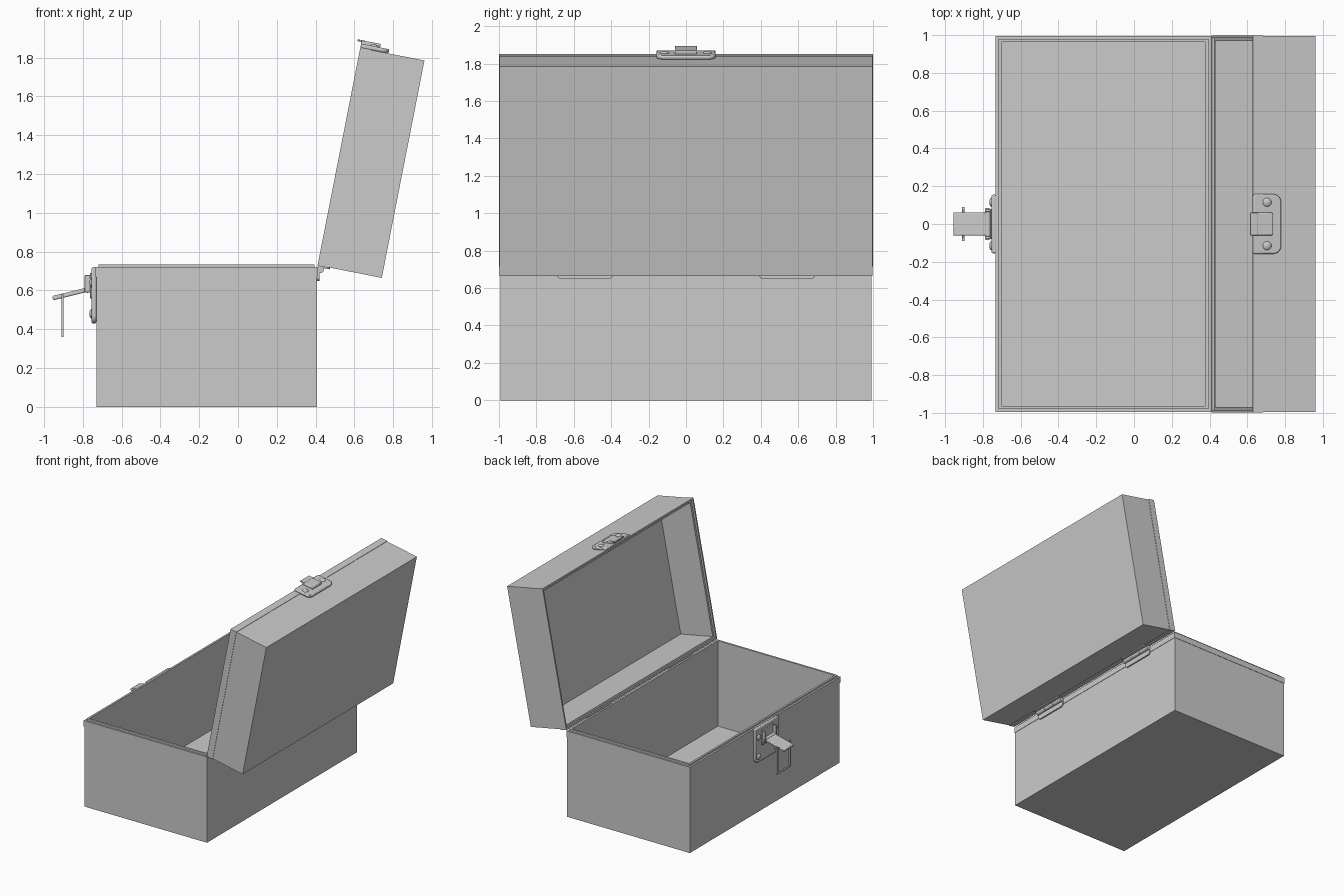
import bpy, bmesh, math
from mathutils import Matrix, Vector

if "Cube" in bpy.data.objects:
    bpy.data.objects.remove(bpy.data.objects["Cube"])

ROT = lambda deg: Matrix.Rotation(math.radians(deg), 4, 'Y')
TILT = 11.1
WORLD = Matrix.Identity(4)
LID = Matrix.Translation((0.41, 0, 0.73)) @ ROT(TILT)          # x = lid depth, z = lid length
FRONT = Matrix.Translation((-0.73, 0, 0)) @ ROT(-90)           # x = up, z = out of the latch wall


def finish(name, bm, frame, smooth=False, bevel=0):
    bmesh.ops.recalc_face_normals(bm, faces=bm.faces)
    bm.transform(frame)
    me = bpy.data.meshes.new(name)
    bm.to_mesh(me)
    bm.free()
    ob = bpy.data.objects.new(name, me)
    bpy.context.collection.objects.link(ob)
    if bevel:
        m = ob.modifiers.new("bevel", 'BEVEL')
        m.width, m.segments, m.limit_method = bevel, 2, 'ANGLE'
        m.angle_limit = math.radians(40)
    if smooth:
        bpy.ops.object.select_all(action='DESELECT')
        ob.select_set(True)
        bpy.context.view_layer.objects.active = ob
        bpy.ops.object.shade_smooth_by_angle(angle=math.radians(35))
    return ob


def tray(name, x0, x1, y, rings, frame):
    """Open box skinned through rectangular rings of (inset, height)."""
    bm = bmesh.new()
    loops = []
    for i, h in rings:
        loops.append([bm.verts.new(p) for p in (
            (x0 + i, -y + i, h), (x1 - i, -y + i, h), (x1 - i, y - i, h), (x0 + i, y - i, h))])
    for a, b in zip(loops, loops[1:]):
        for k in range(4):
            n = (k + 1) % 4
            bm.faces.new((a[k], a[n], b[n], b[k]))
    bm.faces.new(loops[0])
    bm.faces.new(loops[-1])
    return finish(name, bm, frame)


def plate(name, x, y, z, frame, r_lo=0, r_hi=0, bevel=0):
    """Slab with rounded corners at its low-x and / or high-x end."""
    pts = []
    for cx, cy, r, start in ((1, 1, r_hi, 0), (0, 1, r_lo, 90), (0, 0, r_lo, 180), (1, 0, r_hi, 270)):
        px = x[cx] - r if cx else x[cx] + r
        py = y[cy] - r if cy else y[cy] + r
        for k in range(7 if r else 1):
            t = math.radians(start + 15 * k)
            pts.append((px + r * math.cos(t), py + r * math.sin(t), z[0]))
    bm = bmesh.new()
    f = bm.faces.new([bm.verts.new(p) for p in pts])
    ext = bmesh.ops.extrude_face_region(bm, geom=[f])
    top = [v for v in ext['geom'] if isinstance(v, bmesh.types.BMVert)]
    bmesh.ops.translate(bm, verts=top, vec=(0, 0, z[1] - z[0]))
    return finish(name, bm, frame, bool(bevel), bevel)


def rod(name, x, z, y0, y1, r):
    """Cylinder lying along y."""
    bm = bmesh.new()
    bmesh.ops.create_cone(bm, cap_ends=True, segments=20, radius1=r, radius2=r, depth=y1 - y0)
    m = Matrix.Translation((x, (y0 + y1) / 2, z)) @ Matrix.Rotation(math.pi / 2, 4, 'X')
    return finish(name, bm, m, True)


def rivet(name, x, y, z, frame):
    bm = bmesh.new()
    bmesh.ops.create_uvsphere(bm, u_segments=20, v_segments=10, radius=0.024)
    bm.transform(Matrix.Translation((x, y, z)) @ Matrix.Diagonal((1, 1, 0.5, 1)))
    return finish(name, bm, frame, True)


# Body with a slightly proud hem and a raised lip inside the rim
tray("box_body", -0.73, 0.407, 0.992,
     [(0, 0), (0, 0.67), (-0.003, 0.67), (-0.003, 0.72), (0.012, 0.72),
      (0.012, 0.735), (0.028, 0.735), (0.028, 0.02)], WORLD)

# Lid swung open, with a hem and a recess that takes the body lip
tray("lid", 0, 1.141, 0.996,
     [(0, 0), (0, 0.282), (-0.003, 0.282), (-0.003, 0.337), (0.01, 0.337),
      (0.01, 0.322), (0.028, 0.322), (0.028, 0.02)],
     LID @ Matrix.Translation((0.337, 0, 0)) @ ROT(-90))

# Hinges: three knuckles and two leaves each
for n, yc in enumerate((-0.54, 0.54)):
    for k in range(3):
        y0 = yc - 0.15 + 0.1 * k
        rod(f"hinge_{n}_knuckle_{k}", 0.425, 0.708, y0 + 0.001, y0 + 0.099, 0.018)
    span = (yc - 0.15, yc + 0.15)
    plate(f"hinge_{n}_body_leaf", (0.65, 0.71), span, (-1.149, -1.138), FRONT, r_lo=0.02)
    plate(f"hinge_{n}_lid_leaf", (0.005, 0.065), span, (-0.009, 0.0), LID, r_hi=0.02)

# Latch base on the body
plate("latch_plate", (0.43, 0.72), (-0.155, 0.155), (0, 0.024), FRONT, r_lo=0.04, bevel=0.007)
plate("latch_bracket", (0.56, 0.69), (-0.08, 0.08), (0.02, 0.032), FRONT, r_lo=0.01, r_hi=0.01, bevel=0.003)
for s in (-1, 1):
    side = sorted((s * 0.064, s * 0.078))
    plate("latch_ear", (0.59, 0.68), side, (0.024, 0.06), FRONT, bevel=0.003)
    for a in (0.64, 0.48):
        rivet("latch_rivet", a, s * 0.115, 0.024, FRONT)
rod("latch_pin", -0.775, 0.605, -0.085, 0.085, 0.01)

# Lever and the hanging wire loop
LEVER = Matrix.Translation((-0.775, 0, 0.605)) @ ROT(-14)
plate("latch_lever", (-0.185, 0.0), (-0.062, 0.062), (-0.011, 0.011), LEVER, bevel=0.006)
rod("latch_knuckle", -0.775, 0.605, -0.062, 0.062, 0.017)
rod("loop_top", -0.904, 0.575, -0.09, 0.09, 0.006)
plate("loop_bottom", (-0.91, -0.898), (-0.09, 0.09), (0.36, 0.374), WORLD)
for s in (-1, 1):
    plate("loop_side", (-0.91, -0.898), sorted((s * 0.076, s * 0.09)), (0.36, 0.582), WORLD)

# Keeper on the lid
T = 1.141
plate("keeper_plate", (0.0, 0.148), (-0.158, 0.158), (T, T + 0.022), LID, r_hi=0.04, bevel=0.007)
plate("keeper_tongue", (0.0, 0.1), (-0.06, 0.06), (T + 0.015, T + 0.04), LID, bevel=0.006)
plate("keeper_hook", (-0.022, 0.02), (-0.06, 0.06), (T + 0.032, T + 0.041), LID, bevel=0.003)
for s in (-1, 1):
    rivet("keeper_rivet", 0.072, s * 0.115, T + 0.02, LID)
